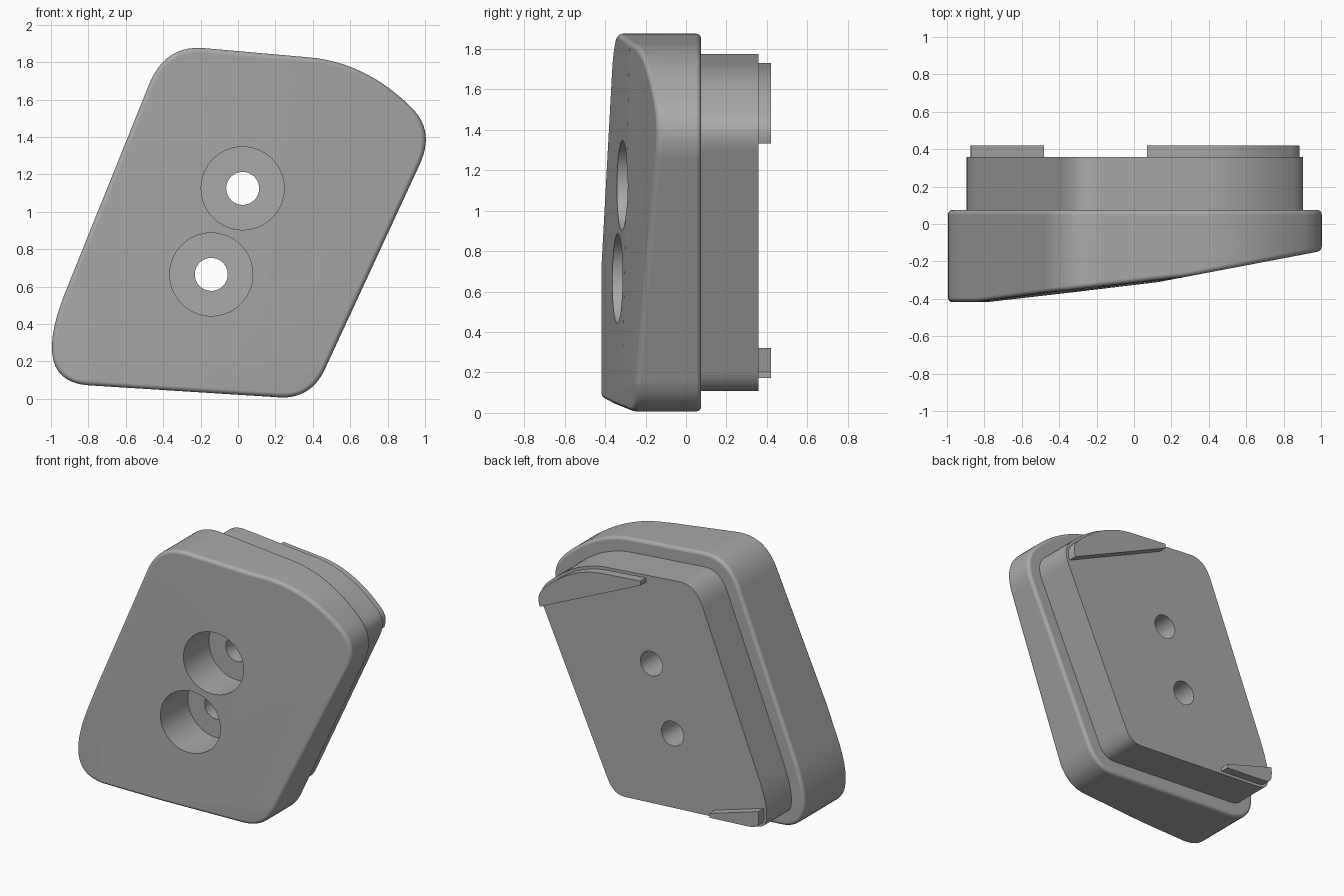
import bpy, bmesh, math
from mathutils import Vector

cube = bpy.data.objects.get("Cube")
if cube:
    bpy.data.objects.remove(cube, do_unlink=True)

grey = bpy.data.materials.new("plain_grey")
grey.use_nodes = True
grey.diffuse_color = (0.4, 0.4, 0.4, 1)
grey.node_tree.nodes["Principled BSDF"].inputs["Base Color"].default_value = (0.4, 0.4, 0.4, 1)

# Corners of the slanted outline: x, z, curve length before and after the corner
CORNERS = [(-1.116, 0.092, 0.52, 0.32), (0.39, -0.003, 0.17, 0.18),
           (1.055, 1.433, 0.2, 0.18), (0.68, 1.799, 0.34, 0.3),
           (-0.39, 1.893, 0.21, 0.23)]


def outline(inset=0.0, steps=14):
    """Outline with curved corners, moved inward by inset."""
    pts = []
    for i, (x, z, before, after) in enumerate(CORNERS):
        p = Vector((x, z))
        prev = Vector(CORNERS[i - 1][:2])
        nxt = Vector(CORNERS[(i + 1) % len(CORNERS)][:2])
        a = p + (prev - p).normalized() * before
        b = p + (nxt - p).normalized() * after
        for k in range(steps + 1):
            t = k / steps
            pos = a * (1 - t) ** 2 + p * 2 * t * (1 - t) + b * t * t
            tan = ((p - a) * (1 - t) + (b - p) * t).normalized()
            pts.append(pos + Vector((-tan.y, tan.x)) * inset)
    return pts


def circle(x, z, r, n=64):
    return [Vector((x + r * math.cos(math.tau * i / n), z + r * math.sin(math.tau * i / n)))
            for i in range(n)]


def prism(name, pts, y0, y1, cuts=()):
    """Extrude an x-z profile along y, then trim it with (point, outward normal) planes."""
    bm = bmesh.new()
    face = bm.faces.new([bm.verts.new((p.x, y0, p.y)) for p in pts])
    ext = bmesh.ops.extrude_face_region(bm, geom=[face])
    bmesh.ops.translate(bm, vec=(0, y1 - y0, 0),
                        verts=[g for g in ext["geom"] if isinstance(g, bmesh.types.BMVert)])
    for co, no in cuts:
        res = bmesh.ops.bisect_plane(bm, geom=bm.verts[:] + bm.edges[:] + bm.faces[:], dist=1e-5,
                                     plane_co=co, plane_no=no, clear_outer=True)
        rim = [g for g in res["geom_cut"] if isinstance(g, bmesh.types.BMEdge)]
        bmesh.ops.edgeloop_fill(bm, edges=rim)
    bmesh.ops.recalc_face_normals(bm, faces=bm.faces[:])
    mesh = bpy.data.meshes.new(name)
    bm.to_mesh(mesh)
    bm.free()
    mesh.materials.append(grey)
    obj = bpy.data.objects.new(name, mesh)
    bpy.context.collection.objects.link(obj)
    return obj


def activate(obj):
    bpy.ops.object.select_all(action='DESELECT')
    obj.select_set(True)
    bpy.context.view_layer.objects.active = obj


def bevel(obj, width):
    mod = obj.modifiers.new("Bevel", 'BEVEL')
    mod.width, mod.segments = width, 4
    mod.limit_method, mod.angle_limit = 'ANGLE', math.radians(50)
    mod.use_clamp_overlap = False
    activate(obj)
    bpy.ops.object.modifier_apply(modifier=mod.name)


def drill(obj, x, z, r, y0, y1):
    cutter = prism("hole_cutter", circle(x, z, r), y0, y1)
    cutter.hide_render = True
    mod = obj.modifiers.new("Hole", 'BOOLEAN')
    mod.operation, mod.solver, mod.object = 'DIFFERENCE', 'EXACT', cutter
    activate(obj)
    bpy.ops.object.modifier_apply(modifier=mod.name)
    bpy.data.objects.remove(cutter, do_unlink=True)


def finish(obj):
    activate(obj)
    bpy.ops.object.shade_smooth_by_angle(angle=math.radians(35))
    mod = obj.modifiers.new("Weighted", 'WEIGHTED_NORMAL')
    mod.keep_sharp = True


# Front body with faceted sloping face: y = a*x + b*z + c for each facet
facets = [(0, 0, -0.418), (0.115, 0.008, -0.328), (0.19, 0, -0.335), (0.154, -0.062, -0.31)]
body = prism("front_body", outline(), -0.6, 0.075,
             [((0, c, 0), Vector((a, -1, b)).normalized()) for a, b, c in facets])
bevel(body, 0.025)

# Rear plug set in from the body edge
plug = prism("rear_plug", outline(0.1), 0.075, 0.358)

# Counterbored screw holes
for x, z in ((0.025, 1.125), (-0.143, 0.665)):
    drill(body, x, z, 0.222, -0.7, -0.05)
    drill(body, x, z, 0.088, -0.2, 0.2)
    drill(plug, x, z, 0.088, -0.1, 0.5)

# Raised tabs on two opposite corners of the plug
upper = prism("upper_tab", outline(0.12), 0.358, 0.42,
              [((0.88, 0, 1.33), Vector((-0.37, 0, -0.81)).normalized()),
               ((0.07, 0, 0), (-1, 0, 0))])
lower = prism("lower_tab", outline(0.12), 0.358, 0.42,
              [((-0.885, 0, 0.325), Vector((0.1, 0, 0.33)).normalized()),
               ((-0.48, 0, 0), (1, 0, 0))])

for part in (body, plug, upper, lower):
    finish(part)
